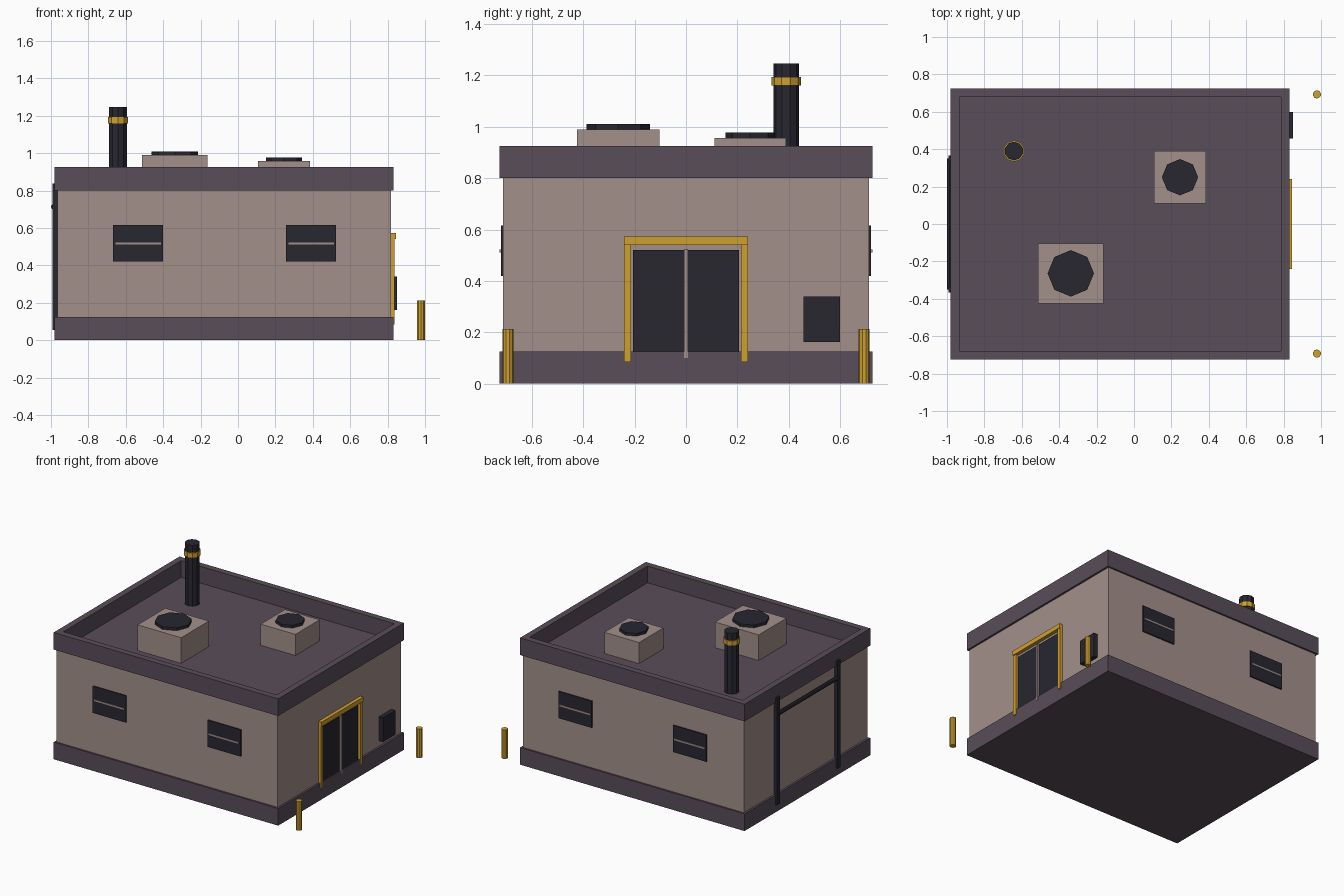
import bpy, bmesh, math
from mathutils import Matrix, Vector

if "Cube" in bpy.data.objects:
    bpy.data.objects.remove(bpy.data.objects["Cube"])


def mat(name, r, g, b):
    m = bpy.data.materials.new(name)
    m.diffuse_color = (r, g, b, 1)
    m.use_nodes = True
    m.node_tree.nodes["Principled BSDF"].inputs["Base Color"].default_value = m.diffuse_color
    return m


WALL = mat("warm_plaster", 0.37, 0.28, 0.26)
TRIM = mat("purple_grey_trim", 0.10, 0.075, 0.10)
DARK = mat("dark_metal", 0.021, 0.02, 0.03)
GOLD = mat("yellow_paint", 0.62, 0.35, 0.03)


def finish(name, bm, material):
    me = bpy.data.meshes.new(name)
    bm.to_mesh(me)
    bm.free()
    me.materials.append(material)
    ob = bpy.data.objects.new(name, me)
    bpy.context.collection.objects.link(ob)
    return ob


def box_bm(x, y, z):
    bm = bmesh.new()
    lo, hi = Vector((x[0], y[0], z[0])), Vector((x[1], y[1], z[1]))
    bmesh.ops.create_cube(bm, size=1, matrix=Matrix.Translation((lo + hi) / 2)
                          @ Matrix.Diagonal((*(hi - lo), 1)))
    return bm


def box(name, x, y, z, material):
    return finish(name, box_bm(x, y, z), material)


def cyl(name, x, y, z, r, sides, material):
    bm = bmesh.new()
    bmesh.ops.create_cone(bm, cap_ends=True, segments=sides, radius1=r, radius2=r,
                          depth=z[1] - z[0],
                          matrix=Matrix.Translation((x, y, (z[0] + z[1]) / 2)))
    return finish(name, bm, material)


# Main building volumes
box("plinth", (-0.98, 0.832), (-0.725, 0.725), (0, 0.125), TRIM)
box("walls", (-0.965, 0.818), (-0.712, 0.712), (0.125, 0.80), WALL)

# Parapet with sunken roof deck
bm = box_bm((-0.98, 0.832), (-0.725, 0.725), (0.80, 0.925))
bm.normal_update()
top = [f for f in bm.faces if f.normal.z > 0.9]
bmesh.ops.inset_region(bm, faces=top, thickness=0.065)
res = bmesh.ops.extrude_face_region(bm, geom=top)
down = [v for v in res["geom"] if isinstance(v, bmesh.types.BMVert)]
bmesh.ops.translate(bm, verts=down, vec=(0, 0, -0.122))
bmesh.ops.delete(bm, geom=[f for f in top if f.is_valid], context="FACES_ONLY")
bmesh.ops.recalc_face_normals(bm, faces=bm.faces)
finish("parapet_roof", bm, TRIM)

# Roof vents with octagonal fan covers
for i, (x, y, sx, sy, h, r) in enumerate([(-0.338, -0.264, 0.352, 0.32, 0.99, 0.124),
                                          (0.246, 0.25, 0.28, 0.28, 0.957, 0.097)]):
    box(f"vent_box_{i}", (x - sx / 2, x + sx / 2), (y - sy / 2, y + sy / 2), (0.80, h), WALL)
    cyl(f"vent_fan_{i}", x, y, (h, h + 0.02), r, 8, DARK)

# Exhaust stack
cyl("stack", -0.642, 0.39, (0.80, 1.247), 0.05, 10, DARK)
cyl("stack_band", -0.642, 0.39, (1.16, 1.194), 0.057, 10, GOLD)

# Windows on front and back
for s, side in ((-1, "front"), (1, "back")):
    for i, x in enumerate((-0.534, 0.391)):
        box(f"{side}_window_{i}", (x - 0.134, x + 0.134),
            sorted((s * 0.70, s * 0.721)), (0.42, 0.615), DARK)
        box(f"{side}_window_bar_{i}", (x - 0.122, x + 0.122),
            sorted((s * 0.71, s * 0.725)), (0.511, 0.523), WALL)

# Entrance: double door, centre strip, painted frame
for s, side in ((-1, "left"), (1, "right")):
    box(f"door_{side}", (0.80, 0.826), sorted((s * 0.008, s * 0.206)), (0.125, 0.52), DARK)
    box(f"door_post_{side}", (0.80, 0.838), sorted((s * 0.215, s * 0.241)), (0.085, 0.55), GOLD)
    # Bollards in front of the entrance side
    cyl(f"bollard_{side}", 0.978, s * 0.693, (0, 0.212), 0.022, 10, GOLD)
    # Rails on the rear wall
    box(f"rail_{side}", (-0.992, -0.95), sorted((s * 0.332, s * 0.366)), (0.055, 0.838), DARK)
box("door_lintel", (0.80, 0.844), (-0.241, 0.241), (0.54, 0.573), GOLD)
box("door_strip", (0.80, 0.836), (-0.008, 0.008), (0.10, 0.525), WALL)

# Utility box beside the door
box("utility_box", (0.81, 0.85), (0.458, 0.60), (0.163, 0.34), DARK)

# Cross bar between the rails
bar = cyl("rail_cross_bar", 0, 0, (-0.35, 0.35), 0.014, 8, DARK)
bar.rotation_euler.x = math.pi / 2
bar.location = (-0.986, 0, 0.714)
